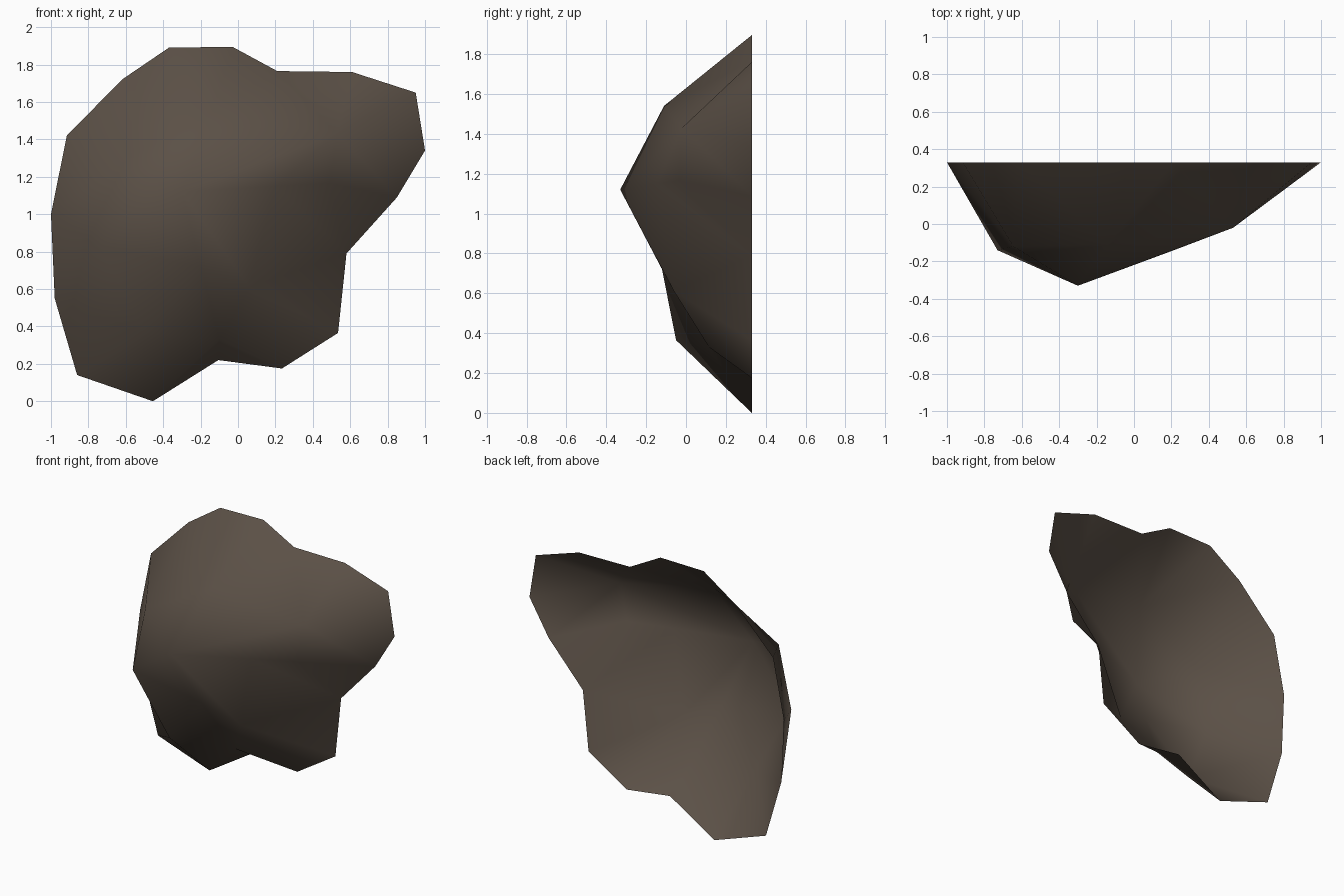
import bpy, bmesh, math

if "Cube" in bpy.data.objects:
    bpy.data.objects.remove(bpy.data.objects["Cube"])

# open back rim of the rock, clockwise from the front (x, z), all on one plane
BACK_Y = 0.33
RIM = [(-.37, 1.89), (-.03, 1.895), (.21, 1.765), (.61, 1.76), (.95, 1.65),
       (1.0, 1.34), (.85, 1.09), (.58, .79), (.535, .365), (.235, .175),
       (-.105, .22), (-.455, 0), (-.86, .14), (-.98, .55), (-1.0, 1.0),
       (-.915, 1.42), (-.62, 1.72)]

# middle ring, clockwise: position, first rim point, number of rim edges fanned
RING = [((-.14, -.11, 1.54), 16, 3), ((.53, -.02, 1.43), 2, 4),
        ((.49, -.035, 1.165), 6, 1), ((.20, -.145, 1.15), 7, 0),
        ((.06, -.06, .61), 7, 2), ((-.10, .115, .33), 9, 2),
        ((-.505, -.05, .365), 11, 2), ((-.73, -.14, .82), 13, 1),
        ((-.645, -.12, 1.27), 14, 2)]
# front bumps: peak and lower hollow
FRONT = [(-.30, -.33, 1.12), (-.20, -.12, .72)]

bm = bmesh.new()
rim = [bm.verts.new((x, BACK_Y, z)) for x, z in RIM]
ring = [bm.verts.new(p) for p, _, _ in RING]
peak, hollow = [bm.verts.new(p) for p in FRONT]
shoulder = ring[3]


def tri(a, b, c):
    """Triangle given clockwise from the front, wound to face outward."""
    bm.faces.new((c, b, a))


# sides: fan each ring point to its rim stretch, then bridge to the next one
for i, (_, start, count) in enumerate(RING):
    for k in range(start, start + count):
        tri(ring[i], rim[k % 17], rim[(k + 1) % 17])
    tri(ring[i], rim[(start + count) % 17], ring[(i + 1) % 9])

# front: each ring edge joined to the nearest bump, then the bumps to each other
near = [peak, shoulder, None, peak, hollow, hollow, hollow, peak, peak]
for i, bump in enumerate(near):
    if bump:
        tri(bump, ring[i], ring[(i + 1) % 9])
tri(peak, ring[1], shoulder)
tri(peak, ring[4], hollow)
tri(peak, hollow, ring[7])

mesh = bpy.data.meshes.new("rock_shell")
bm.to_mesh(mesh)
bm.free()
rock = bpy.data.objects.new("rock_shell", mesh)
bpy.context.collection.objects.link(rock)

stone = bpy.data.materials.new("brown_stone")
stone.diffuse_color = (0.105, 0.081, 0.062, 1)
stone.use_nodes = True
stone.node_tree.nodes["Principled BSDF"].inputs["Base Color"].default_value = stone.diffuse_color
mesh.materials.append(stone)

# smooth shading, keeping the sharp chipped corner
bpy.context.view_layer.objects.active = rock
rock.select_set(True)
bpy.ops.object.shade_smooth_by_angle(angle=math.radians(45))
